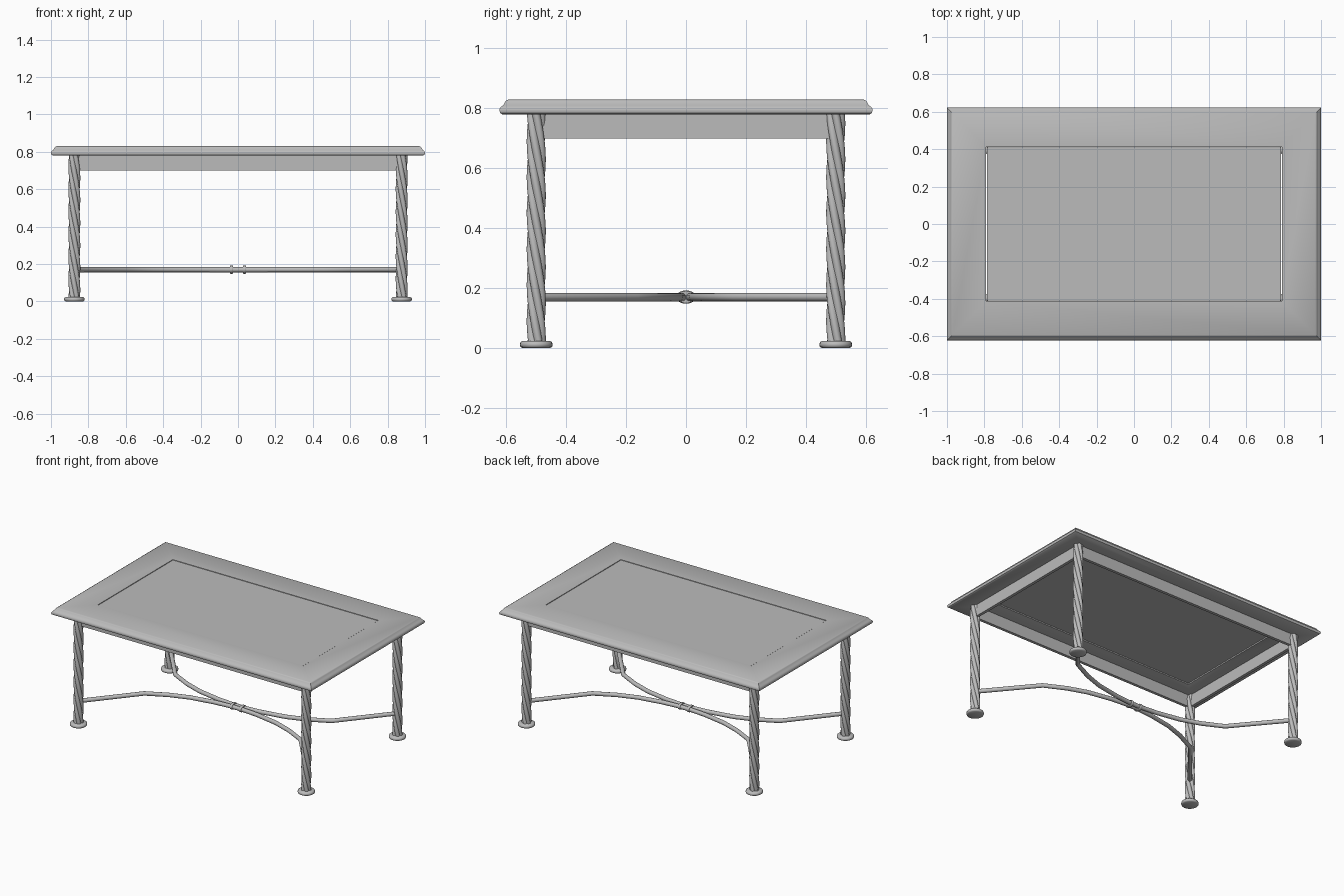
import bpy, bmesh, math
from mathutils import Matrix

cube = bpy.data.objects.get("Cube")
if cube:
    bpy.data.objects.remove(cube)

grey = bpy.data.materials.new("Grey")
grey.use_nodes = True
colour = (0.5, 0.5, 0.5, 1)
grey.diffuse_color = colour
grey.node_tree.nodes["Principled BSDF"].inputs["Base Color"].default_value = colour


def finish(name, bm, angle=40):
    """Turn a bmesh into a named, shaded object."""
    bmesh.ops.recalc_face_normals(bm, faces=bm.faces)
    mesh = bpy.data.meshes.new(name)
    bm.to_mesh(mesh)
    bm.free()
    mesh.materials.append(grey)
    obj = bpy.data.objects.new(name, mesh)
    bpy.context.collection.objects.link(obj)
    bpy.ops.object.select_all(action="DESELECT")
    obj.select_set(True)
    bpy.context.view_layer.objects.active = obj
    bpy.ops.object.shade_smooth_by_angle(angle=math.radians(angle))
    return obj


def loft(bm, rings, loop=False):
    """Bridge rings of points; cap the ends unless the rings form a loop."""
    rows = [[bm.verts.new(p) for p in ring] for ring in rings]
    pairs = list(zip(rows, rows[1:]))
    if loop:
        pairs.append((rows[-1], rows[0]))
    else:
        bm.faces.new(rows[0])
        bm.faces.new(rows[-1])
    for a, b in pairs:
        for i in range(len(a)):
            j = (i + 1) % len(a)
            bm.faces.new((a[i], a[j], b[j], b[i]))


def rect(hx, hy, z):
    return [(-hx, -hy, z), (hx, -hy, z), (hx, hy, z), (-hx, hy, z)]


def circle(r, z, n=24):
    return [(r * math.cos(math.tau * i / n), r * math.sin(math.tau * i / n), z) for i in range(n)]


def box(name, hx, hy, z0, z1, at=(0, 0)):
    bm = bmesh.new()
    loft(bm, [rect(hx, hy, z0), rect(hx, hy, z1)])
    obj = finish(name, bm)
    obj.location = (*at, 0)
    return obj


HX, HY = 1.0, 0.623          # half size of the top
LX, LY = 0.875, 0.5          # leg centres

# Moulded, mitred top frame: (inset from the edge, height)
profile = [(0.21, 0.826), (0.03, 0.83), (0.02, 0.824), (0.013, 0.81), (0.006, 0.806),
           (0.001, 0.799), (0, 0.792), (0.003, 0.784), (0.012, 0.779), (0.10, 0.779),
           (0.16, 0.784), (0.21, 0.80)]
bm = bmesh.new()
loft(bm, [rect(HX - d, HY - d, z) for d, z in profile], loop=True)
finish("top_frame", bm)

# Inset centre panel
box("centre_panel", HX - 0.213, HY - 0.213, 0.806, 0.824)

# Apron rails between the legs
for s, side in ((-1, "front"), (1, "back")):
    box(side + "_apron", LX - 0.015, 0.01, 0.70, 0.785, (0, s * LY))
for s, side in ((-1, "right"), (1, "left")):
    box(side + "_apron", 0.01, LY - 0.015, 0.70, 0.785, (s * LX, 0))


def twisted_leg():
    """Rope-like column of five rounded strands."""
    strands, per, steps, z0, z1 = 5, 6, 40, 0.02, 0.785
    n = strands * per
    bm = bmesh.new()
    rings = []
    for k in range(steps + 1):
        z = z0 + (z1 - z0) * k / steps
        turn = -math.tau * z / 0.6
        ring = []
        for i in range(n):
            r = 0.0235 + 0.0085 * abs(math.sin(math.pi * i / per))
            a = turn + math.tau * i / n
            ring.append((r * math.cos(a), r * math.sin(a), z))
        rings.append(ring)
    loft(bm, rings)
    return bm


def foot():
    """Flat bun foot."""
    bm = bmesh.new()
    loft(bm, [circle(r, z) for r, z in
              ((0.046, 0), (0.053, 0.004), (0.055, 0.011), (0.053, 0.019), (0.046, 0.024))])
    return bm


for sx, x_name in ((-1, "right"), (1, "left")):
    for sy, y_name in ((-1, "front"), (1, "back")):
        for part, build, angle in (("leg", twisted_leg, 50), ("foot", foot, 50)):
            obj = finish(f"{y_name}_{x_name}_{part}", build(), angle)
            obj.location = (sx * LX, sy * LY, 0)

# Two bowed stretcher bars that touch in the middle
half = [(LX - 0.005, LY - 0.005), (0.6, 0.17), (0.46, 0.1), (0.33, 0.055), (0.16, 0.024), (0.04, 0.014)]
for s, side in ((-1, "front"), (1, "back")):
    path = [(-x, s * y) for x, y in half] + [(x, s * y) for x, y in reversed(half)]
    rings = []
    for i, (x, y) in enumerate(path):
        x0, y0 = path[max(i - 1, 0)]
        x1, y1 = path[min(i + 1, len(path) - 1)]
        ln = math.hypot(x1 - x0, y1 - y0)
        nx, ny = -(y1 - y0) / ln, (x1 - x0) / ln
        rings.append([(x + nx * u, y + ny * u, 0.17 + v) for u, v, _ in circle(0.014, 0, 12)])
    bm = bmesh.new()
    loft(bm, rings)
    finish(side + "_stretcher", bm, 50)

# Oval collars clamping the bars
for s, side in ((-1, "right"), (1, "left")):
    bm = bmesh.new()
    loft(bm, [circle(r, z) for r, z in ((0.9, -0.009), (1, -0.005), (1, 0.005), (0.9, 0.009))])
    bm.transform(Matrix.Rotation(math.pi / 2, 4, "Y") @ Matrix.Diagonal((0.022, 0.034, 1, 1)))
    finish(side + "_collar", bm).location = (s * 0.035, 0, 0.17)
